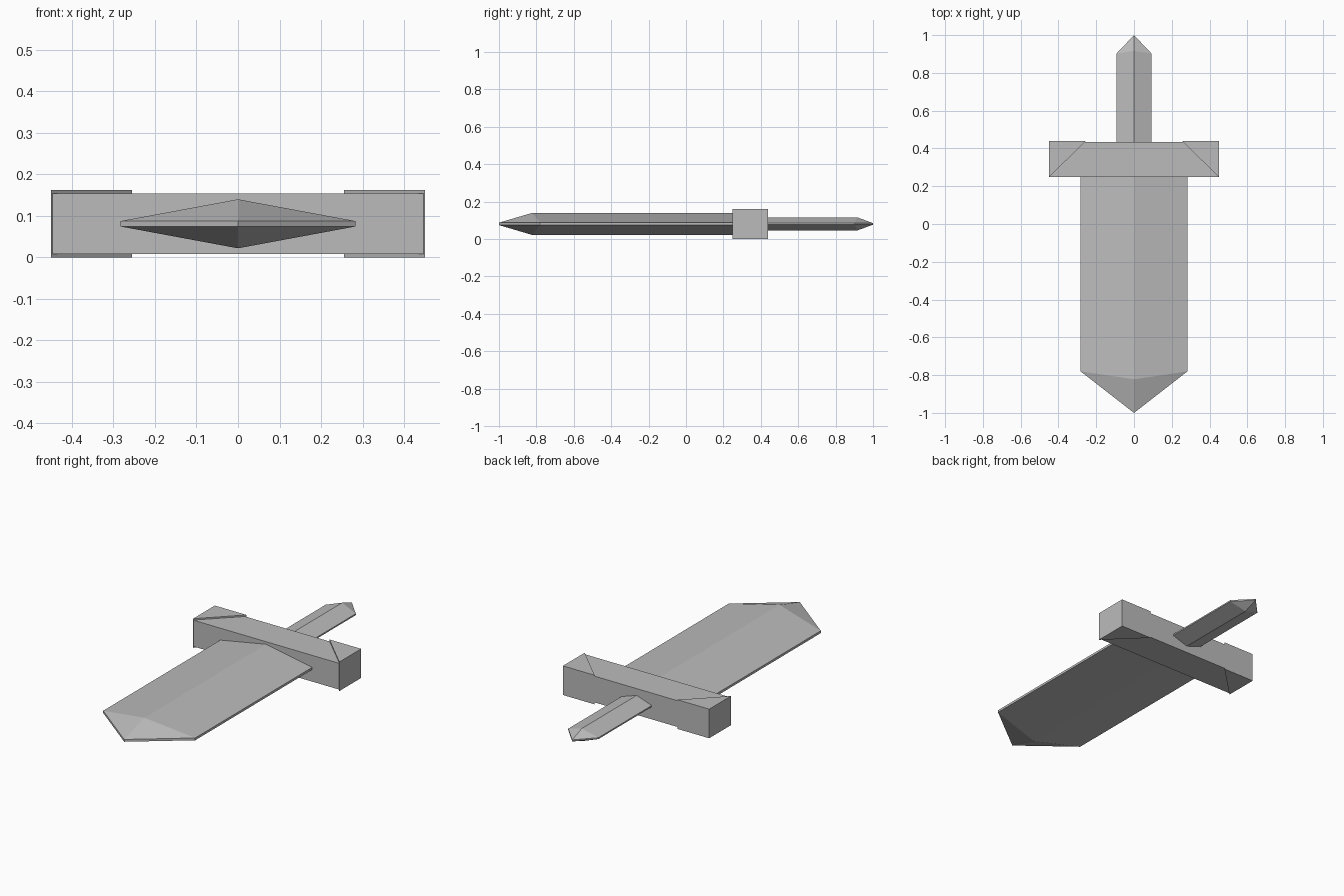
import bpy
import bmesh

cube = bpy.data.objects.get("Cube")
if cube:
    bpy.data.objects.remove(cube, do_unlink=True)

MID_Z = 0.081

grey = bpy.data.materials.new("plain grey")
grey.use_nodes = True
GREY = (0.5, 0.5, 0.5, 1)
grey.diffuse_color = GREY
grey.node_tree.nodes["Principled BSDF"].inputs["Base Color"].default_value = GREY


def finish(name, bm):
    bmesh.ops.recalc_face_normals(bm, faces=bm.faces)
    mesh = bpy.data.meshes.new(name)
    bm.to_mesh(mesh)
    bm.free()
    mesh.materials.append(grey)
    obj = bpy.data.objects.new(name, mesh)
    bpy.context.collection.objects.link(obj)
    return obj


def ridged_bar(name, half_width, half_height, edge, base_y, shoulder_y, ridge_y, tip_y):
    """Flat diamond bar with thin side edges and a pointed end."""
    bm = bmesh.new()

    def ring(side_y, mid_y):
        section = [(half_width, edge), (0, half_height), (-half_width, edge),
                   (-half_width, -edge), (0, -half_height), (half_width, -edge)]
        return [bm.verts.new((x, side_y if x else mid_y, MID_Z + z)) for x, z in section]

    base = ring(base_y, base_y)
    end = ring(shoulder_y, ridge_y)
    top = bm.verts.new((0, tip_y, MID_Z + edge))
    low = bm.verts.new((0, tip_y, MID_Z - edge))
    for i in range(6):
        j = (i + 1) % 6
        bm.faces.new((base[i], base[j], end[j], end[i]))
    bm.faces.new(base)
    # Faceted point
    for a, b, tip in ((0, 1, top), (1, 2, top), (3, 4, low), (4, 5, low)):
        bm.faces.new((end[a], end[b], tip))
    bm.faces.new((end[2], end[3], low, top))
    bm.faces.new((end[5], end[0], top, low))
    return finish(name, bm)


def prism(name, outline, low, high):
    """Vertical extrusion of a plan outline."""
    bm = bmesh.new()
    face = bm.faces.new([bm.verts.new((x, y, low)) for x, y in outline])
    result = bmesh.ops.extrude_face_region(bm, geom=[face])
    for v in result["geom"]:
        if isinstance(v, bmesh.types.BMVert):
            v.co.z = high
    return finish(name, bm)


# Blade and grip share the same ridged shape
ridged_bar("blade", 0.283, 0.059, 0.0065, 0.3, -0.78, -0.822, -1.0)
ridged_bar("grip", 0.093, 0.035, 0.004, 0.4, 0.902, 0.916, 1.0)

# Crossguard bar
prism("guard", [(-0.447, 0.248), (0.447, 0.248), (0.447, 0.434), (-0.447, 0.434)],
      0.008, 0.154)

# Raised triangular corner caps on both guard ends
for side, label in ((1, "left"), (-1, "right")):
    prism(label + "_guard_cap",
          [(side * 0.45, 0.248), (side * 0.45, 0.439), (side * 0.255, 0.439)],
          0.0, 0.162)
